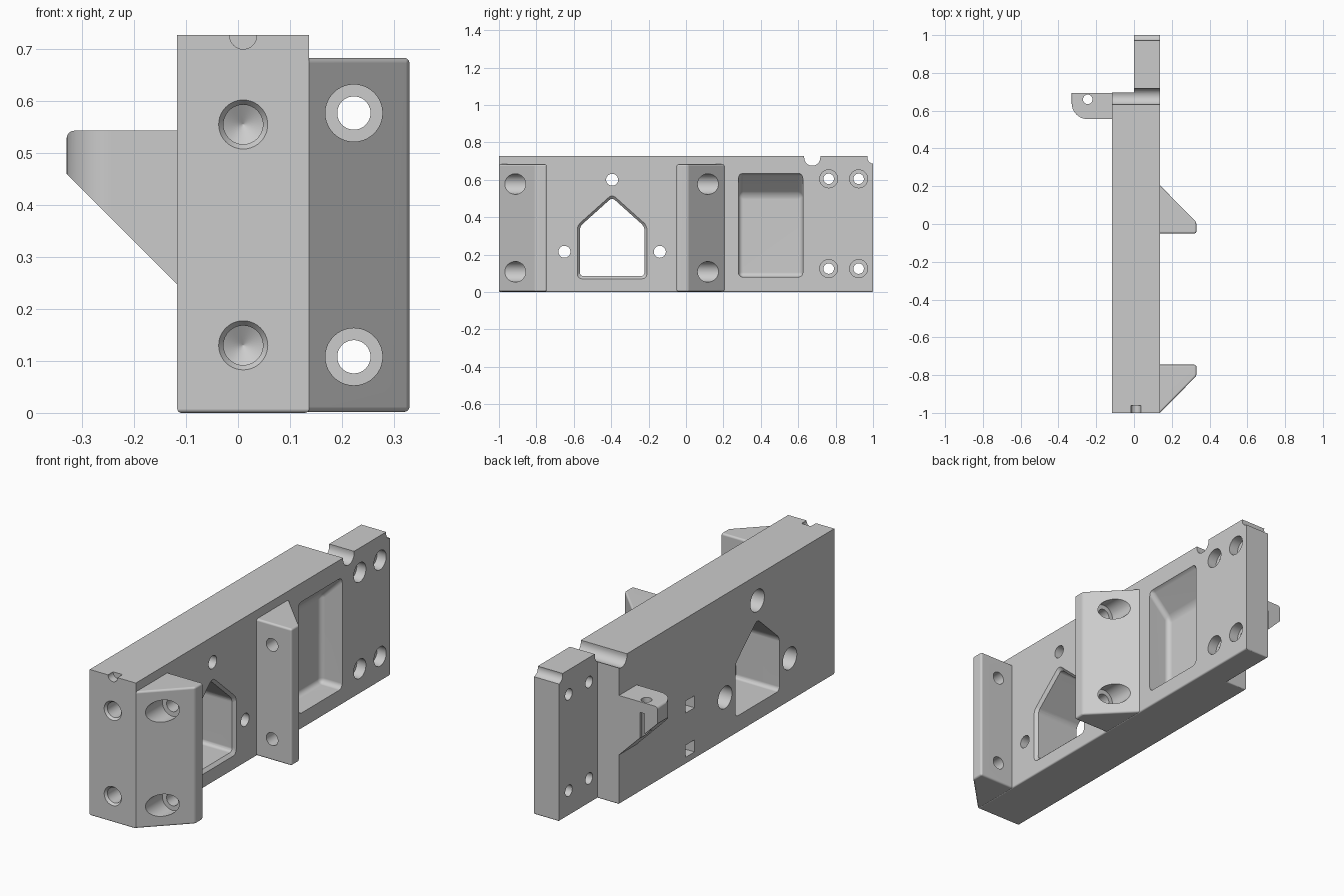
import bpy, bmesh, math
from mathutils import Vector, Matrix

cube = bpy.data.objects.get("Cube")
if cube:
    bpy.data.objects.remove(cube, do_unlink=True)

grey = bpy.data.materials.new("plain_grey")
grey.use_nodes = True
GREY = (0.6, 0.6, 0.6, 1.0)
grey.diffuse_color = GREY
grey.node_tree.nodes["Principled BSDF"].inputs["Base Color"].default_value = GREY


def to_object(name, bm):
    bmesh.ops.recalc_face_normals(bm, faces=bm.faces)
    mesh = bpy.data.meshes.new(name)
    bm.to_mesh(mesh)
    bm.free()
    mesh.materials.append(grey)
    obj = bpy.data.objects.new(name, mesh)
    bpy.context.collection.objects.link(obj)
    return obj


def prism(name, outline, axis, start, end, radius=0, rule=None, end_scale=1.0):
    """Extrude a 2D outline along an axis; round the edges chosen by rule."""
    def place(p, t):
        a, b = p
        return {"x": (t, a, b), "y": (a, t, b), "z": (a, b, t)}[axis]
    mid = sum((Vector(p) for p in outline), Vector((0, 0))) / len(outline)
    bm = bmesh.new()
    low = [bm.verts.new(place(p, start)) for p in outline]
    high = [bm.verts.new(place(mid + (Vector(p) - mid) * end_scale, end)) for p in outline]
    bm.faces.new(low)
    bm.faces.new(high[::-1])
    for i in range(len(low)):
        j = (i + 1) % len(low)
        bm.faces.new((low[i], low[j], high[j], high[i]))
    if radius:
        bmesh.ops.recalc_face_normals(bm, faces=bm.faces)
        edges = [e for e in bm.edges if rule(e.verts[0].co, e.verts[1].co)]
        bmesh.ops.bevel(bm, geom=edges, offset=radius, segments=4, profile=0.5,
                        affect="EDGES", clamp_overlap=True)
    return to_object(name, bm)


def box(x0, x1, y0, y1, z0, z1):
    return prism("cutter", [(x0, y0), (x1, y0), (x1, y1), (x0, y1)], "z", z0, z1)


def drill(origin, direction, profile, sides=40):
    """Turned cutter: profile lists (depth, radius) along the direction."""
    turn = Vector(direction).to_track_quat("Z", "Y").to_matrix().to_4x4()
    place = Matrix.Translation(origin) @ turn
    bm = bmesh.new()
    rings = []
    for depth, r in profile:
        rings.append([bm.verts.new(place @ Vector((r * math.cos(a), r * math.sin(a), depth)))
                      for a in (math.tau * i / sides for i in range(sides))])
    for lower, upper in zip(rings, rings[1:]):
        for i in range(sides):
            j = (i + 1) % sides
            bm.faces.new((lower[i], lower[j], upper[j], upper[i]))
    bm.faces.new(rings[0])
    bm.faces.new(rings[-1])
    return to_object("cutter", bm)


def combine(obj, cutters, operation="DIFFERENCE"):
    """Apply a boolean with each cutter, then discard the cutter."""
    for cutter in cutters:
        mod = obj.modifiers.new("cut", "BOOLEAN")
        mod.operation, mod.solver, mod.object = operation, "EXACT", cutter
        graph = bpy.context.evaluated_depsgraph_get()
        mesh = bpy.data.meshes.new_from_object(obj.evaluated_get(graph))
        obj.modifiers.clear()
        obj.data = mesh
        bpy.data.objects.remove(cutter, do_unlink=True)


LEFT, RIGHT, TOP, FRONT = 0.137, -0.117, 0.727, -1.0

# Main block with the thinner rear tongue
main_block = prism("main_block", [(RIGHT, FRONT), (LEFT, FRONT), (LEFT, 1), (0, 1),
                                  (0, 0.695), (RIGHT, 0.695)], "z", 0, TOP, 0.008,
                   lambda a, b: max(a.z, b.z) < 0.001)
cuts = []

# Pointed window with a chamfered rim
def house(w, low, eave, peak):
    y = -0.395
    return [(y - w, low), (y + w, low), (y + w, eave), (y, peak), (y - w, eave)]

along_x = lambda a, b: abs(a.x - b.x) > 0.01
cuts.append(prism("cutter", house(0.173, 0.085, 0.35, 0.505), "x", -0.3, 0.3, 0.02, along_x))
cuts.append(prism("cutter", house(0.173, 0.085, 0.35, 0.505), "x", LEFT - 0.015, LEFT + 0.005,
                  0.02, along_x, 1.1))

# Holes around the window, wider on the right side
for y, z in ((-0.65, 0.215), (-0.14, 0.215), (-0.395, 0.6)):
    cuts.append(drill((RIGHT, y, z), (1, 0, 0),
                      [(-0.05, 0.055), (0.12, 0.055), (0.12, 0.032), (0.4, 0.032)]))

# Pocket with a sloping top
cuts.append(prism("cutter", [(0.017, 0.08), (0.017, 0.52), (LEFT, 0.64), (0.22, 0.64),
                             (0.22, 0.08)], "y", 0.28, 0.625, 0.025,
                  lambda a, b: min(a.x, b.x) < 0.2))

# Counterbored tongue holes
for y in (0.763, 0.923):
    for z in (0.125, 0.605):
        cuts.append(drill((LEFT, y, z), (-1, 0, 0),
                          [(-0.05, 0.048), (0.05, 0.048), (0.05, 0.028), (0.2, 0.028)]))

# Blind front holes with chamfered mouths and conical ends
for z in (0.13, 0.555):
    cuts.append(drill((0.01, FRONT, z), (0, 1, 0),
                      [(-0.01, 0.055), (0.012, 0.038), (0.2, 0.038), (0.222, 0.001)]))

# Top groove, rear corner relief, front notch and square sockets
cuts.append(drill((-0.3, 0.675, 0.718), (1, 0, 0), [(0, 0.043), (0.6, 0.043)]))
cuts.append(box(-0.3, 0.3, 0.632, 0.718, 0.718, 0.8))
cuts.append(drill((-0.3, 1.005, 0.72), (1, 0, 0), [(0, 0.035), (0.6, 0.035)]))
cuts.append(drill((0.01, FRONT - 0.05, 0.726), (0, 1, 0), [(0, 0.026), (0.09, 0.026)]))
for z in (0.065, 0.285):
    cuts.append(box(-0.2, -0.03, 0.1, 0.17, z - 0.03, z + 0.03))
combine(main_block, cuts)

# Two wedge brackets on the left side with counterbored holes
brackets = []
for name, y in (("front_bracket", FRONT), ("middle_bracket", -0.045)):
    front = name == "front_bracket"
    wedge = [(0.1, 0.03), (LEFT, 0), (0.33, 0.195), (0.33, 0.255), (0.1, 0.255)]
    if not front:
        wedge = [(x, 0.25 - t) for x, t in wedge]
    bracket = prism(name, [(x, y + t) for x, t in wedge], "z", 0.002, 0.683, 0.01,
                    lambda a, b: max(a.x, b.x) > 0.2)
    aim = 1 if front else -1
    start = y if front else y + 0.25
    combine(bracket, [drill((0.223, start, z), (0, aim, 0),
                            [(-0.05, 0.055), (0.165, 0.055), (0.165, 0.032), (0.4, 0.032)])
                      for z in (0.108, 0.577)])
    brackets.append(bracket)

# Right-hand ear: sloped from the front, rounded in plan
ear = prism("pivot_ear", [(-0.33, 0.46), (-0.1, 0.23), (-0.1, 0.543), (-0.33, 0.543)],
            "y", 0.5, 0.75, 0.015, lambda a, b: max(a.x, b.x) < -0.3 and min(a.z, b.z) > 0.5)
arc = [(-0.245 - 0.085 * math.cos(a), 0.64 - 0.085 * math.sin(a))
       for a in (math.pi / 2 * i / 10 for i in range(11))]
plan = prism("cutter", [(-0.1, 0.6945), (-0.33, 0.6945)] + arc + [(-0.1, 0.555)], "z", 0.1, 0.7)
combine(ear, [plan], "INTERSECT")
combine(ear, [drill((-0.245, 0.66, 0.1), (0, 0, 1), [(0, 0.025), (0.6, 0.025)]),
              box(-0.258, -0.232, 0.655, 0.75, 0.3, 0.49)])

# Smooth curved surfaces while keeping machined edges sharp
bpy.ops.object.select_all(action="DESELECT")
for part in [main_block, ear] + brackets:
    part.select_set(True)
    bpy.context.view_layer.objects.active = part
bpy.ops.object.shade_smooth_by_angle(angle=math.radians(28))
for part in [main_block, ear] + brackets:
    part.modifiers.new("even_shading", "WEIGHTED_NORMAL").keep_sharp = True
